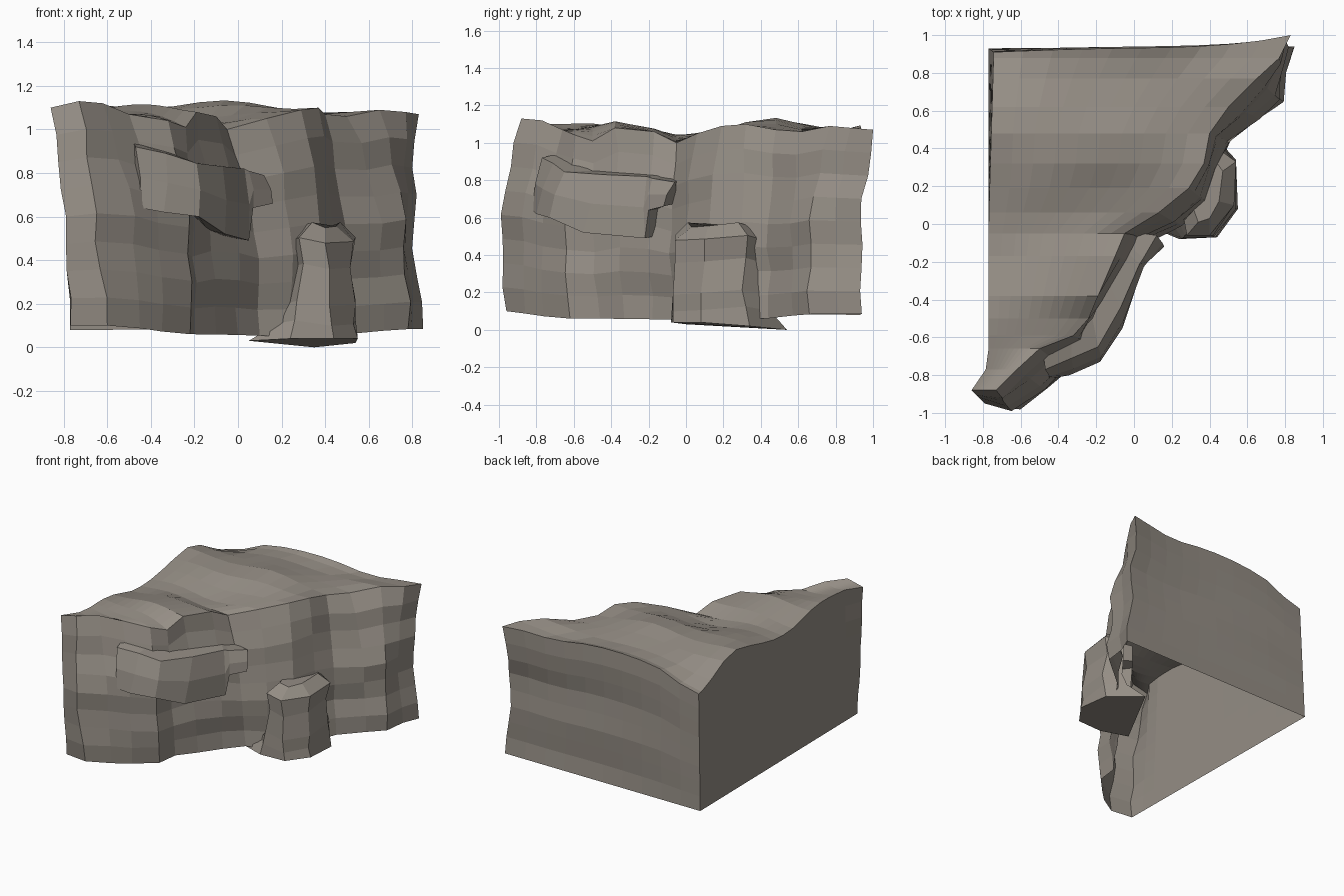
import bpy, bmesh, math, random
from mathutils import Vector

if "Cube" in bpy.data.objects:
    bpy.data.objects.remove(bpy.data.objects["Cube"])

random.seed(4)
rock = bpy.data.materials.new("rock")
rock.diffuse_color = (0.30, 0.27, 0.235, 1)
rock.use_nodes = True
rock.node_tree.nodes["Principled BSDF"].inputs["Base Color"].default_value = rock.diffuse_color


def finish(bm, name):
    bmesh.ops.remove_doubles(bm, verts=bm.verts, dist=0.0005)
    bmesh.ops.recalc_face_normals(bm, faces=bm.faces)
    me = bpy.data.meshes.new(name)
    bm.to_mesh(me)
    bm.free()
    me.materials.append(rock)
    ob = bpy.data.objects.new(name, me)
    bpy.context.collection.objects.link(ob)
    return ob


def grid(bm, rows, closed=False):
    """Skin a list of equal-length point rows with quads."""
    vs = [[bm.verts.new(p) for p in r] for r in rows]
    n = len(rows[0])
    for a, b in zip(vs, vs[1:]):
        for j in range(n if closed else n - 1):
            k = (j + 1) % n
            bm.faces.new((a[j], a[k], b[k], b[j]))
    return vs


def interp(pts, x):
    if x <= pts[0][0]:
        return pts[0][1]
    for (a, p), (b, q) in zip(pts, pts[1:]):
        if x <= b:
            t = (x - a) / (b - a)
            t = t * t * (3 - 2 * t)
            return p + (q - p) * t
    return pts[-1][1]


# cliff face plan lines: top rim, mid height, foot
RIM = [(-.86, -.88), (-.73, -.88), (-.62, -.77), (-.5, -.66), (-.32, -.59), (-.24, -.5),
       (-.19, -.38), (-.1, -.17), (-.05, -.05), (.13, .06), (.29, .19), (.37, .32),
       (.4, .48), (.5, .62), (.65, .77), (.77, .88), (.83, 1.0)]
MID = [(-.79, -.95), (-.65, -.99), (-.48, -.87), (-.36, -.77), (-.22, -.65), (-.2, -.5),
       (-.12, -.36), (0, -.2), (.08, -.08), (.24, 0), (.38, .12), (.43, .3),
       (.49, .44), (.66, .56), (.77, .66), (.77, .8), (.8, .94)]
FOOT = [(-.77, -.94), (-.6, -.96), (-.45, -.86), (-.35, -.76), (-.22, -.62), (-.2, -.46),
        (-.1, -.33), (0, -.18), (.1, -.05), (.25, 0), (.38, .12), (.45, .3),
        (.51, .44), (.67, .57), (.78, .66), (.8, .82), (.85, .94)]
RIM_Z = [1.1, 1.13, 1.12, 1.07, 1.04, 1.01, 1.08, 1.06, 1.0, 1.05, 1.09, 1.1,
         1.07, 1.06, 1.09, 1.08, 1.07]
FOOT_Z = [(-.86, .1), (-.6, .1), (-.2, .06), (.3, .05), (.85, .085)]
LEFT_Z = [(-.88, 1.10), (-.4, 1.10), (.05, 1.03), (.45, 1.11), (.93, .95)]
BACK_Z = [(-.77, .95), (-.35, 1.07), (.1, 1.10), (.5, 1.03), (.83, 1.07)]
NR, NU = 9, 10
N = len(RIM)

# weathered cliff columns, rim to foot
cols = []
for i in range(N):
    r, m, f = Vector(RIM[i]), Vector(MID[i]), Vector(FOOT[i])
    fz = interp(FOOT_Z, f.x)
    col = []
    for k in range(NR):
        t = k / (NR - 1)
        p = r.lerp(m, math.sin(t / .6 * math.pi / 2)) if t < .6 else m.lerp(f, (t - .6) / .4)
        w = .014 * math.sin(t * 15 + i * .5) + random.uniform(-.01, .01)
        if 0 < k < NR - 1:
            p = p + Vector((.75, -.65)) * w
        col.append(Vector((p.x, p.y, RIM_Z[i] + (fz - RIM_Z[i]) * t)))
    cols.append(col)


def top_z(x, y):
    back = max(0, y / .93) ** 3
    bump = .018 * math.sin(x * 9 + y * 4) + .012 * math.sin(x * 5 - y * 11)
    return interp(LEFT_Z, y) + (interp(BACK_Z, x) - .95) * back + bump * (1 - .6 * back)


# rolling plateau, rows from the left edge to the rim
top = []
for i in range(1, N):
    rim = cols[i][0]
    ly = min(rim.y, .91)
    lx = -.785 if i == 2 else -.77 + .03 * max(0, ly)
    start = cols[0][0] if i == 1 else Vector((lx, ly, top_z(lx, ly)))
    row = []
    for j in range(NU + 1):
        u = j / NU
        x = start.x + (rim.x - start.x) * u
        y = start.y + (rim.y - start.y) * u ** 5
        if i == N - 1:
            y += .02 * math.sin(min(1, u * 2) * math.pi / 2) * (1 - u ** 5)
        b = u * u * u
        z = start.z + (rim.z - start.z) * u if i == 1 else top_z(x, y) * (1 - b) + rim.z * b
        row.append(Vector((x, y, z)))
    row[0], row[-1] = start.copy(), rim.copy()
    top.append(row)

# flat left wall and gently banded back wall
corner = Vector((-.77, .93, .08))
left_wall, back_wall = [], []
for row in top:
    p = row[0]
    s = (p.y + .88) / 1.79
    foot = Vector((-.77, -.94 + 1.87 * s, .1 - .02 * s))
    left_wall.append([cols[0][k] if s < .01 else p.lerp(foot, k / (NR - 1)) for k in range(NR)])
for j, p in enumerate(top[-1]):
    u = j / NU
    foot = corner.lerp(cols[-1][-1], u)
    column = []
    for k in range(NR):
        t = k / (NR - 1)
        e = cols[-1][k] - cols[-1][0].lerp(cols[-1][-1], t)
        band = Vector((0, .008 * math.sin(t * 4 * math.pi) * math.sin(u * math.pi), 0))
        column.append(p.lerp(foot, t) + e * u ** 2 + band)
    back_wall.append(column)

bm = bmesh.new()
for part in (cols, top, left_wall, back_wall):
    grid(bm, part)
finish(bm, "cliff_body")

# overhanging ledge: inner top, outer top, outer bottom of each section
LEDGE = [((-.48, -.69, .94), (-.47, -.77, .92), (-.45, -.82, .64)),
         ((-.33, -.6, .90), (-.33, -.71, .89), (-.34, -.8, .62)),
         ((-.22, -.5, .85), (-.19, -.65, .845), (-.18, -.73, .6)),
         ((-.14, -.3, .84), (-.07, -.44, .83), (-.06, -.55, .52)),
         ((-.07, -.12, .83), (.03, -.21, .82), (.05, -.22, .49)),
         ((-.06, -.09, .82), (.05, -.18, .81), (.07, -.2, .64)),
         ((-.02, -.04, .80), (.12, -.06, .79), (.16, -.12, .66))]
bm = bmesh.new()
secs = []
for ti, to, bo in LEDGE:
    mid = Vector(to).lerp(Vector(bo), .5) + Vector((.012, -.012, 0))
    secs.append([Vector(ti), Vector(to), mid, Vector(bo), Vector((ti[0], ti[1], bo[2] + .02))])
vs = grid(bm, secs, True)
bm.faces.new(vs[0])
bm.faces.new(vs[-1])
finish(bm, "rock_ledge")

# buttress boulder at the foot, stacked rings
RINGS = [(.11, [(.18, .02), (.26, -.075), (.43, -.07), (.53, .08), (.54, .32), (.44, .45)]),
         (.2, [(.22, .05), (.27, -.06), (.42, -.07), (.54, .08), (.54, .3), (.46, .42)]),
         (.37, [(.25, .1), (.3, -.05), (.42, -.06), (.515, .1), (.51, .32), (.43, .4)]),
         (.49, [(.25, .1), (.28, -.06), (.4, -.06), (.53, .1), (.54, .33), (.43, .41)]),
         (.56, [(.3, .12), (.34, .01), (.4, .03), (.45, .12), (.47, .28), (.42, .35)])]
base = [(.05, 0, .03), (.24, -.08, .04), (.44, -.07, .04), (.55, .08, .04),
        (.54, .34, .02), (.35, .54, 0)]
rings = [base] + [[(x, y, z + .015 * math.sin(i * 2)) for i, (x, y) in enumerate(pts)]
                  for z, pts in RINGS]
bm = bmesh.new()
vs = grid(bm, rings, True)
bm.faces.new(vs[0])
bm.faces.new(vs[-1])
finish(bm, "foot_boulder")
